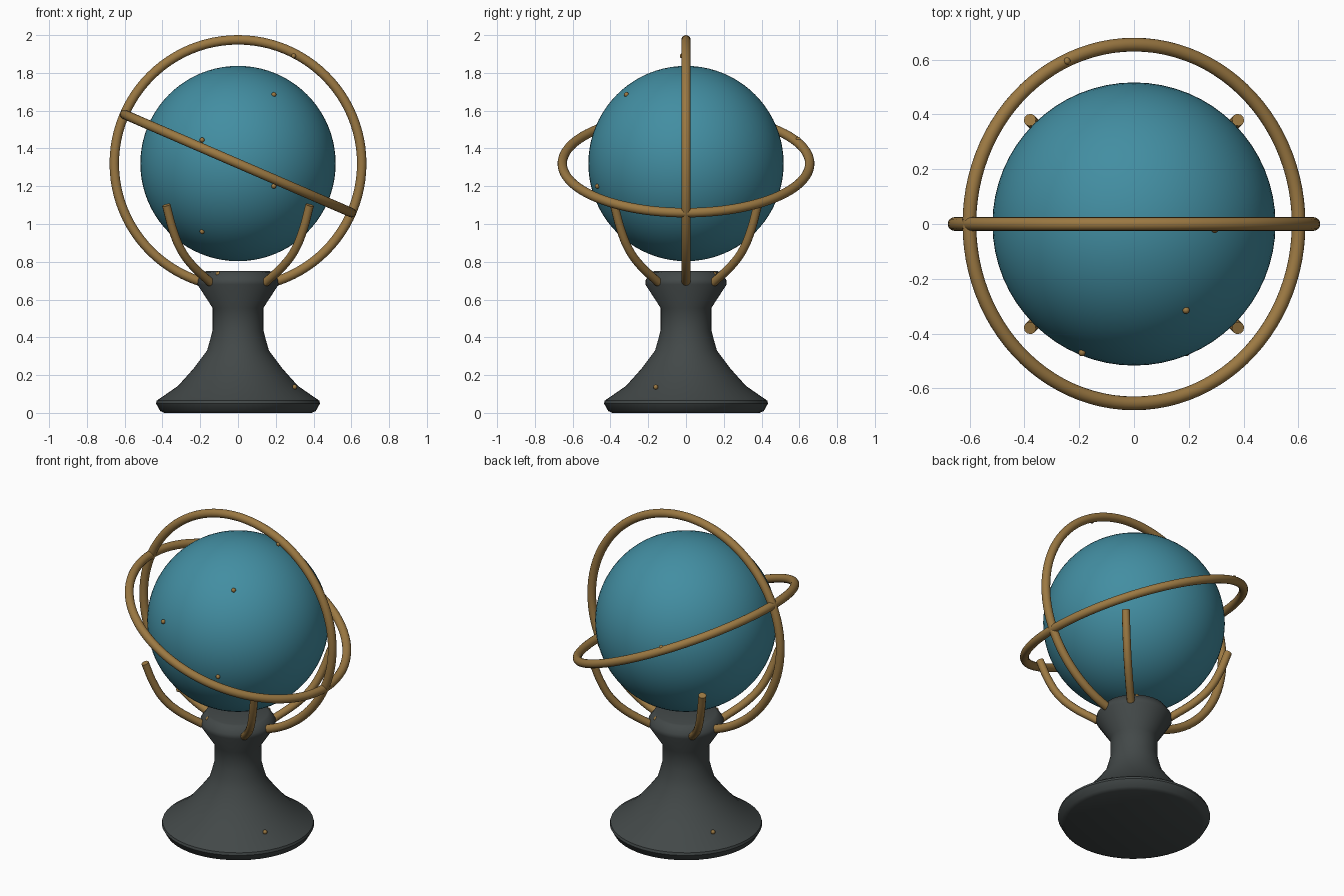
import bpy, math
from mathutils import Vector

if "Cube" in bpy.data.objects:
    bpy.data.objects.remove(bpy.data.objects["Cube"])

C = Vector((0, 0, 1.32))          # globe centre
TILT = math.radians(23.4)


def material(name, rgb):
    m = bpy.data.materials.new(name)
    m.diffuse_color = (*rgb, 1)
    m.use_nodes = True
    m.node_tree.nodes["Principled BSDF"].inputs["Base Color"].default_value = m.diffuse_color
    return m


TEAL = material("teal", (0.055, 0.27, 0.36))
BRASS = material("brass", (0.33, 0.19, 0.055))
IRON = material("dark iron", (0.055, 0.065, 0.065))


def finish(name, mat, angle=40):
    o = bpy.context.object
    o.name = name
    o.data.materials.clear()
    o.data.materials.append(mat)
    bpy.ops.object.shade_smooth_by_angle(angle=math.radians(angle))
    return o


# Globe
bpy.ops.mesh.primitive_uv_sphere_add(segments=64, ring_count=40, radius=0.517, location=C)
finish("globe", TEAL)

# Meridian ring and tilted horizon ring
for name, rot in (("meridian_ring", (math.pi / 2, 0, 0)), ("tilted_ring", (0, TILT, 0))):
    bpy.ops.mesh.primitive_torus_add(major_segments=96, minor_segments=16, major_radius=0.655,
                                     minor_radius=0.025, location=C, rotation=rot)
    finish(name, BRASS)

# Turned pedestal, a lathed profile of (radius, height)
PROFILE = [(0.39, 0), (0.412, 0.01), (0.434, 0.05), (0.43, 0.065), (0.317, 0.143), (0.235, 0.235),
           (0.164, 0.33), (0.148, 0.385), (0.134, 0.44), (0.134, 0.555), (0.215, 0.68),
           (0.213, 0.705), (0.185, 0.745), (0.17, 0.75)]
N = 48
verts = [(r * math.cos(2 * math.pi * k / N), r * math.sin(2 * math.pi * k / N), z)
         for r, z in PROFILE for k in range(N)]
faces = [(i * N + k, i * N + (k + 1) % N, (i + 1) * N + (k + 1) % N, (i + 1) * N + k)
         for i in range(len(PROFILE) - 1) for k in range(N)]
faces += [tuple(reversed(range(N))), tuple(range(len(verts) - N, len(verts)))]
me = bpy.data.meshes.new("pedestal")
me.from_pydata(verts, [], faces)
ped = bpy.data.objects.new("pedestal", me)
bpy.context.collection.objects.link(ped)
bpy.context.view_layer.objects.active = ped
ped.select_set(True)
finish("pedestal", IRON)

# Four curved support arms on the diagonals, (x = y, z) path points
ARM = [(0.145, 0.69), (0.25, 0.79), (0.305, 0.87), (0.345, 0.97), (0.38, 1.10)]
for sx, sy, side in ((1, -1, "front_right"), (-1, -1, "front_left"),
                     (1, 1, "back_right"), (-1, 1, "back_left")):
    cu = bpy.data.curves.new("arm", 'CURVE')
    cu.dimensions = '3D'
    cu.bevel_depth = 0.023
    cu.bevel_resolution = 3
    cu.resolution_u = 6
    cu.use_fill_caps = True
    sp = cu.splines.new('BEZIER')
    sp.bezier_points.add(len(ARM) - 1)
    for p, (d, z) in zip(sp.bezier_points, ARM):
        p.co = (sx * d, sy * d, z)
        p.handle_left_type = p.handle_right_type = 'AUTO'
    o = bpy.data.objects.new("support_arm_" + side, cu)
    bpy.context.collection.objects.link(o)
    bpy.ops.object.select_all(action='DESELECT')
    bpy.context.view_layer.objects.active = o
    o.select_set(True)
    bpy.ops.object.convert(target='MESH')
    finish("support_arm_" + side, BRASS)

# Small brass studs on globe, rings and pedestal
STUDS = [(0.19, -0.315, 1.685), (-0.19, -0.47, 1.445), (0.19, -0.47, 1.20), (-0.19, -0.32, 0.96),
         (0.295, -0.02, 1.89), (-0.245, 0.595, 1.448),
         (0.30, -0.16, 0.137), (-0.30, 0.16, 0.137), (-0.105, -0.15, 0.735), (0.105, 0.15, 0.735)]
for i, p in enumerate(STUDS):
    bpy.ops.mesh.primitive_uv_sphere_add(segments=12, ring_count=8, radius=0.013, location=p)
    finish(f"stud_{i + 1}", BRASS)
